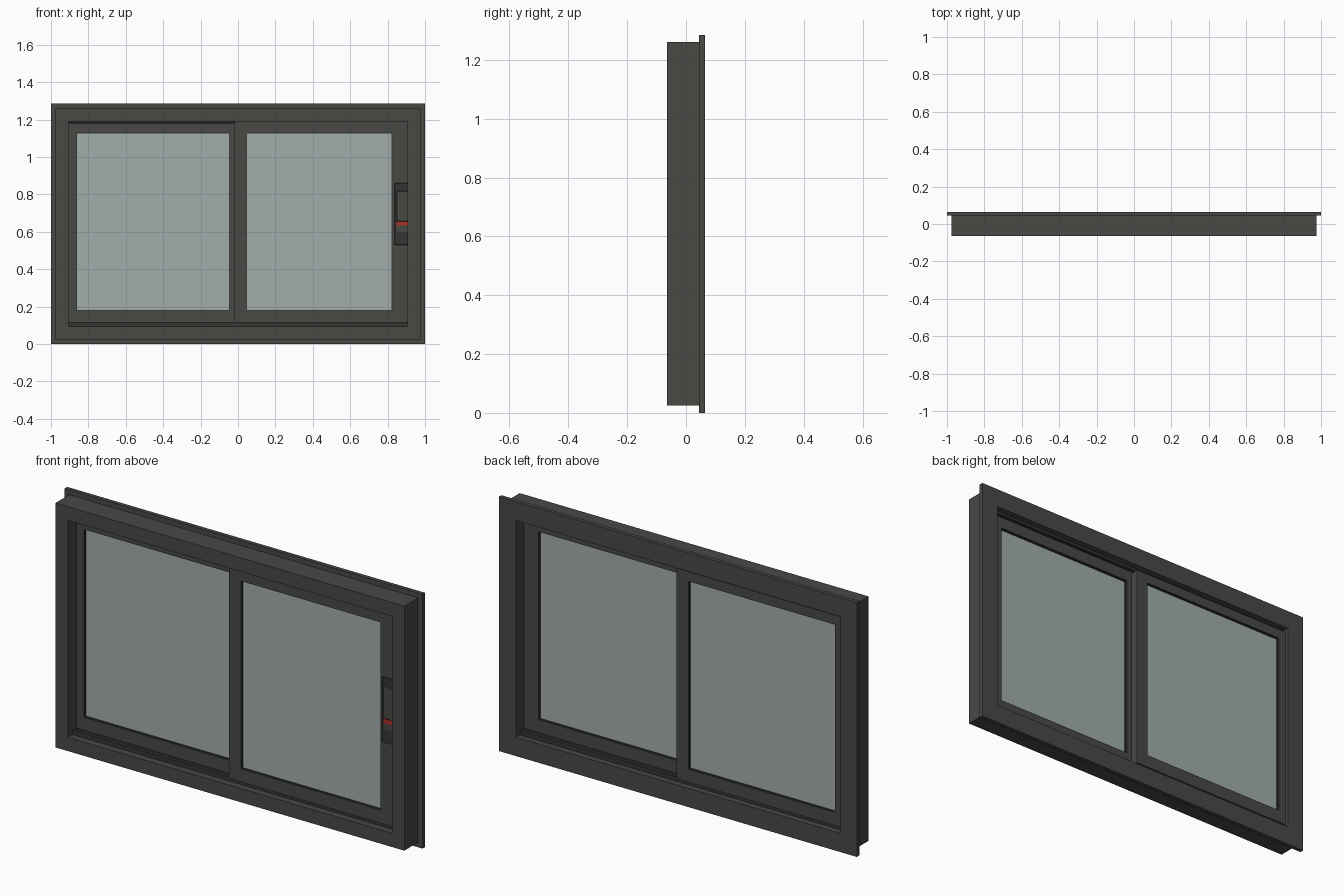
import bpy, bmesh

if "Cube" in bpy.data.objects:
    bpy.data.objects.remove(bpy.data.objects["Cube"])

def material(name, rgb):
    m = bpy.data.materials.new(name)
    m.diffuse_color = (*rgb, 1)
    m.use_nodes = True
    m.node_tree.nodes["Principled BSDF"].inputs["Base Color"].default_value = m.diffuse_color
    return m

GREY = material("dark_grey", (0.065, 0.065, 0.06))
DARK = material("charcoal", (0.035, 0.035, 0.033))
GLASS = material("glass", (0.36, 0.42, 0.41))
RED = material("red", (0.42, 0.03, 0.02))

def finish(name, bm, mat):
    bmesh.ops.recalc_face_normals(bm, faces=bm.faces)
    me = bpy.data.meshes.new(name)
    bm.to_mesh(me)
    bm.free()
    me.materials.append(mat)
    ob = bpy.data.objects.new(name, me)
    bpy.context.collection.objects.link(ob)
    return ob

def box(name, x, y, z, mat, bevel=0):
    bm = bmesh.new()
    bmesh.ops.create_cube(bm, size=1)
    for v in bm.verts:
        v.co = [(a + b) / 2 + c * (b - a) for c, (a, b) in zip(v.co, (x, y, z))]
    if bevel:
        bmesh.ops.bevel(bm, geom=bm.edges[:], offset=bevel, segments=1, affect='EDGES')
    return finish(name, bm, mat)

def ring(name, x, z, profile, mat):
    """Mitred rectangular frame; profile points are (inset x, inset z, y)."""
    bm = bmesh.new()
    loops = []
    for dx, dz, y in profile:
        x0, x1, z0, z1 = x[0] + dx, x[1] - dx, z[0] + dz, z[1] - dz
        loops.append([bm.verts.new(c) for c in
                      ((x0, y, z0), (x1, y, z0), (x1, y, z1), (x0, y, z1))])
    for i, a in enumerate(loops):
        b = loops[(i + 1) % len(loops)]
        for j in range(4):
            k = (j + 1) % 4
            bm.faces.new((a[j], a[k], b[k], b[j]))
    return finish(name, bm, mat)

# outer frame with the wider rear flange
outline = [(0, .065), (0, .045), (.025, .045), (.025, -.065), (.095, -.065), (.095, .065)]
ring("outer_frame", (-1, 1), (0, 1.285), [(d, d, y) for d, y in outline], GREY)

# sliding sashes: right one in front, left one behind
def sash(name, x, z, y, gx, gz=(.18, 1.13)):
    bm = bmesh.new()
    loops = []
    rects = [(x, z, y[1]), (x, z, y[0]), (gx, gz, y[0]), (gx, gz, y[1])]
    for rx, rz, yy in rects:
        loops.append([bm.verts.new(c) for c in ((rx[0], yy, rz[0]), (rx[1], yy, rz[0]),
                                                (rx[1], yy, rz[1]), (rx[0], yy, rz[1]))])
    for i, a in enumerate(loops):
        b = loops[(i + 1) % 4]
        for j in range(4):
            k = (j + 1) % 4
            bm.faces.new((a[j], a[k], b[k], b[j]))
    finish(name + "_frame", bm, GREY)
    mid = (y[0] + y[1]) / 2
    # dark gasket around the pane, then the pane itself
    ring(name + "_gasket", (gx[0] - .004, gx[1] + .004), (gz[0] - .004, gz[1] + .004),
         [(0, 0, mid - .014), (.007, .007, mid - .014),
          (.007, .007, mid + .014), (0, 0, mid + .014)], DARK)
    box(name + "_glass", (gx[0] - .005, gx[1] + .005), (mid - .008, mid + .008),
        (gz[0] - .005, gz[1] + .005), GLASS)

sash("right_sash", (-.02, .91), (.115, 1.195), (-.042, 0), (.045, .825))
sash("left_sash", (-.91, .02), (.115, 1.178), (.004, .046), (-.865, -.045))

# sill and head tracks the sashes run in
for name, y in (("front", (-.03, -.012)), ("rear", (.016, .034))):
    box(name + "_sill_track", (-.91, .91), y, (.085, .118), DARK)
    box(name + "_head_track", (-.91, .91), y, (1.176 if name == "rear" else 1.184, 1.2), DARK)

# meeting-stile seal between the two sashes
box("meeting_seal", (-.012, .012), (-.002, .006), (.12, 1.175), DARK)

# latch on the right stile
box("latch_plate", (.837, .908), (-.046, -.038), (.53, .86), DARK, .002)
box("latch_grip", (.847, .908), (-.054, -.04), (.655, .82), GREY, .003)
box("latch_indicator", (.848, .908), (-.053, -.04), (.633, .655), RED)
box("latch_lower_grip", (.847, .908), (-.05, -.04), (.6, .633), GREY)
